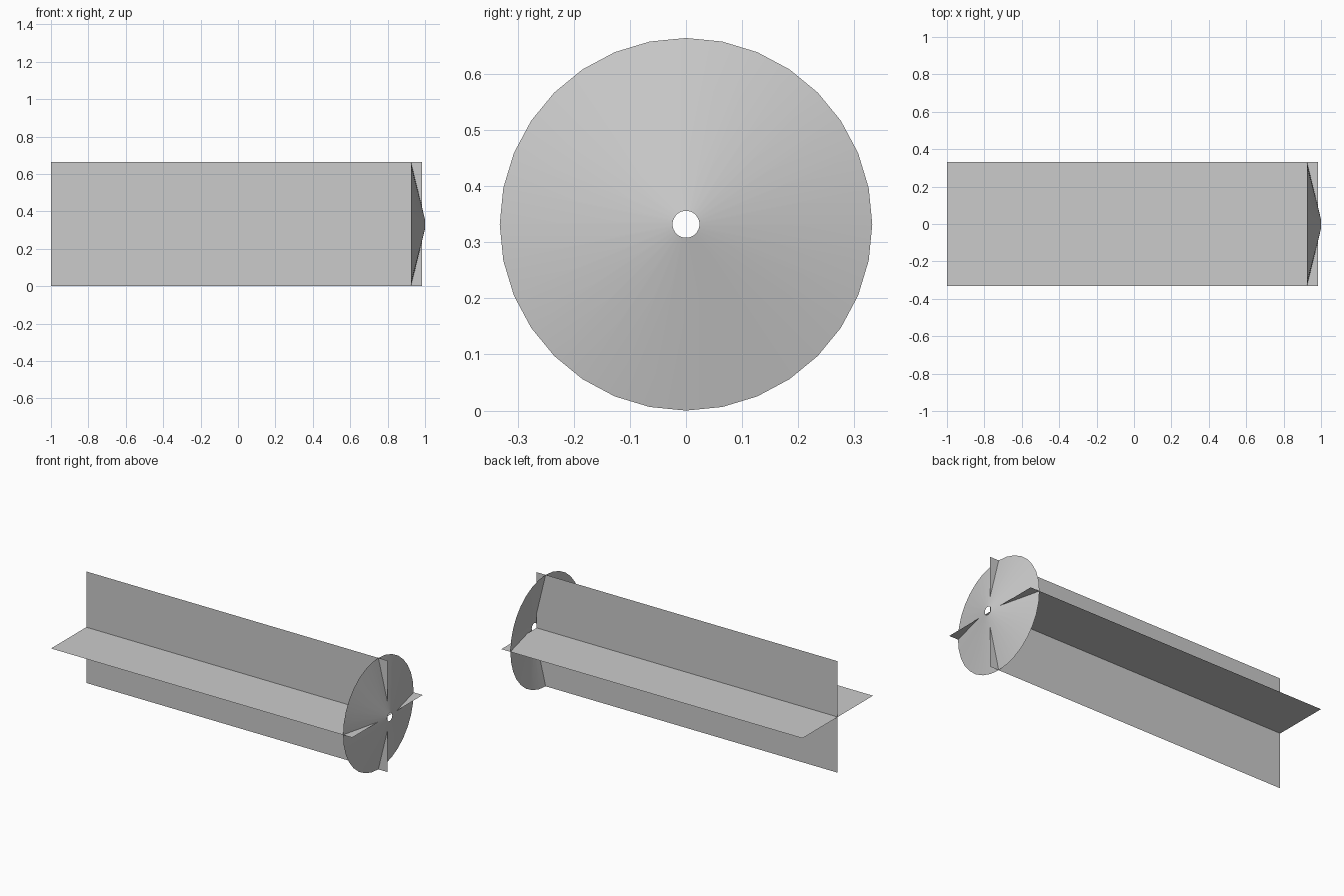
import bpy
from math import pi

if "Cube" in bpy.data.objects:
    bpy.data.objects.remove(bpy.data.objects["Cube"])

R, X0, X1 = 0.332, -1.0, 0.985


def add_mesh(name, verts, faces):
    mesh = bpy.data.meshes.new(name)
    mesh.from_pydata(verts, [], faces)
    obj = bpy.data.objects.new(name, mesh)
    bpy.context.collection.objects.link(obj)
    obj.location.z = R
    return obj


# Two crossed long sheets
for name, angle in (("flat_sheet", 0), ("upright_sheet", pi / 2)):
    sheet = add_mesh(name, [(X0, -R, 0), (X1, -R, 0), (X1, R, 0), (X0, R, 0)], [(0, 1, 2, 3)])
    sheet.rotation_euler.x = angle

# Shallow open cone with a small central hole near the +x end
bpy.ops.mesh.primitive_cone_add(vertices=32, radius1=R, radius2=0.024, depth=0.075,
                                end_fill_type='NOTHING', location=(0.9625, 0, R),
                                rotation=(0, pi / 2, 0))
cone = bpy.context.object
cone.name = "end_cone"
bpy.ops.object.shade_smooth()
